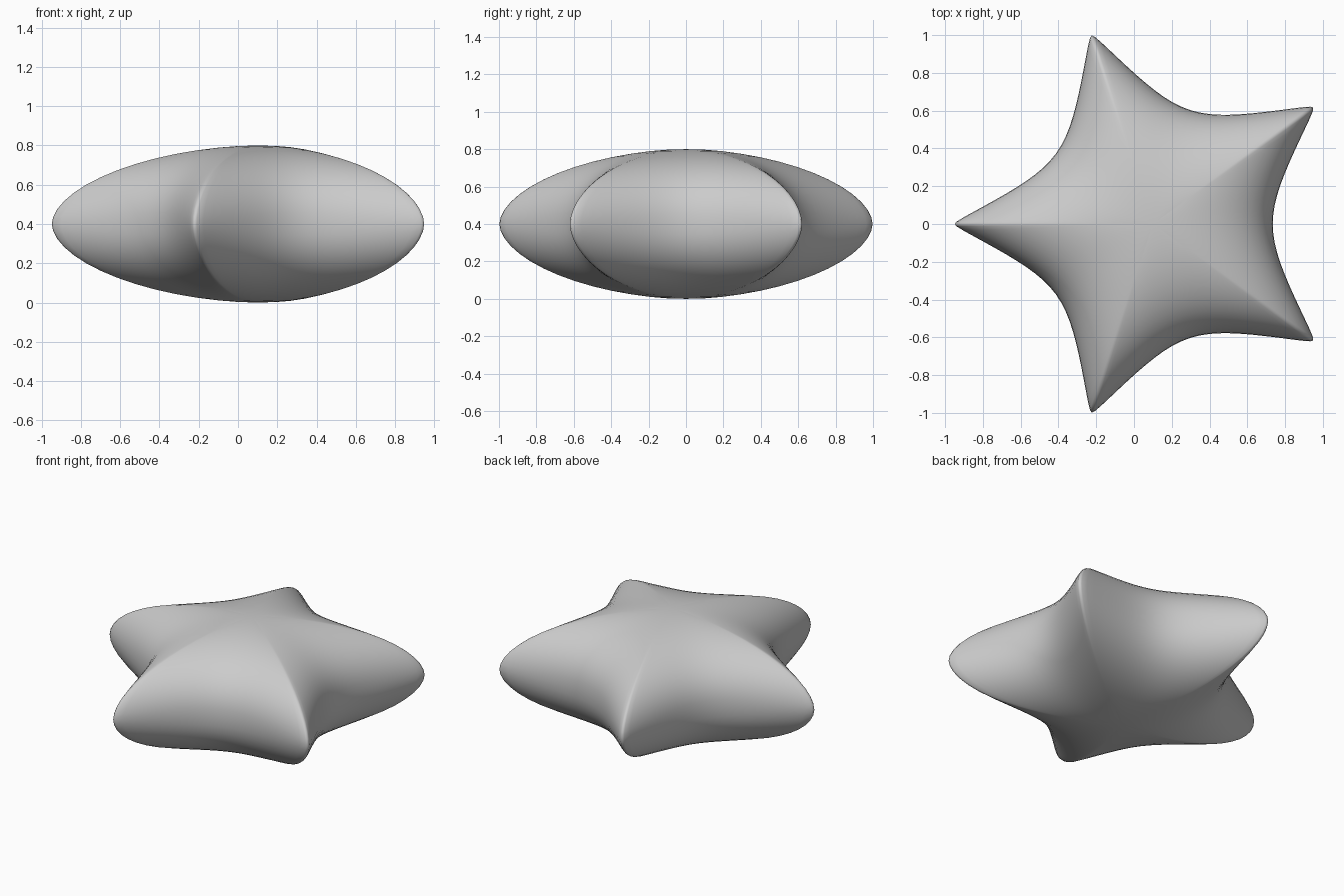
import bpy, bmesh
from math import sin, cos, pi, radians

if "Cube" in bpy.data.objects:
    bpy.data.objects.remove(bpy.data.objects["Cube"])

ARMS, HALF, RINGS = 5, 12, 28      # arms, steps per half arm, vertical steps
CX, CZ, HEIGHT, TIP = 0.10, 0.40, 0.40, 1.05


def star_radius(off):
    """Star outline radius at an angle away from the nearest arm tip."""
    a = 1.25 * off
    s = (sin(a) ** 2 + 0.015 ** 2) ** 0.5
    return 1.073 * (abs(cos(a)) + s) ** (-1 / 0.66)


# Angles round the star, packed closer together near the tips
angles = []
for arm in range(ARMS):
    for k in range(-HALF, HALF):
        off = radians(36) * (abs(k) / HALF) ** 1.6 * (1 if k >= 0 else -1)
        angles.append((pi + arm * 2 * pi / ARMS + off, off))

bm = bmesh.new()
bottom = bm.verts.new((CX, 0, CZ - HEIGHT))
top = bm.verts.new((CX, 0, CZ + HEIGHT))

# Stacked star rings: slim ridges along arms, fuller section in the valleys
rings = []
for j in range(1, RINGS):
    t = -pi / 2 + pi * j / RINGS
    ring = []
    for ang, off in angles:
        r = star_radius(off)
        w = min(1, max(0, (TIP - r) / 0.415))
        e = 1.10 - 0.22 * w
        rho = r * cos(t) ** e
        h = HEIGHT * abs(sin(t)) ** e * (1 if t >= 0 else -1)
        ring.append(bm.verts.new((CX + rho * cos(ang), rho * sin(ang), CZ + h)))
    rings.append(ring)

n = len(angles)
for i in range(n):
    k = (i + 1) % n
    bm.faces.new((bottom, rings[0][k], rings[0][i]))
    bm.faces.new((top, rings[-1][i], rings[-1][k]))
    for lo, hi in zip(rings, rings[1:]):
        bm.faces.new((lo[i], lo[k], hi[k], hi[i]))

bmesh.ops.recalc_face_normals(bm, faces=bm.faces)
for f in bm.faces:
    f.smooth = True

# Puffy five-armed star
mesh = bpy.data.meshes.new("star_body")
bm.to_mesh(mesh)
bm.free()
star = bpy.data.objects.new("star_body", mesh)
bpy.context.collection.objects.link(star)
